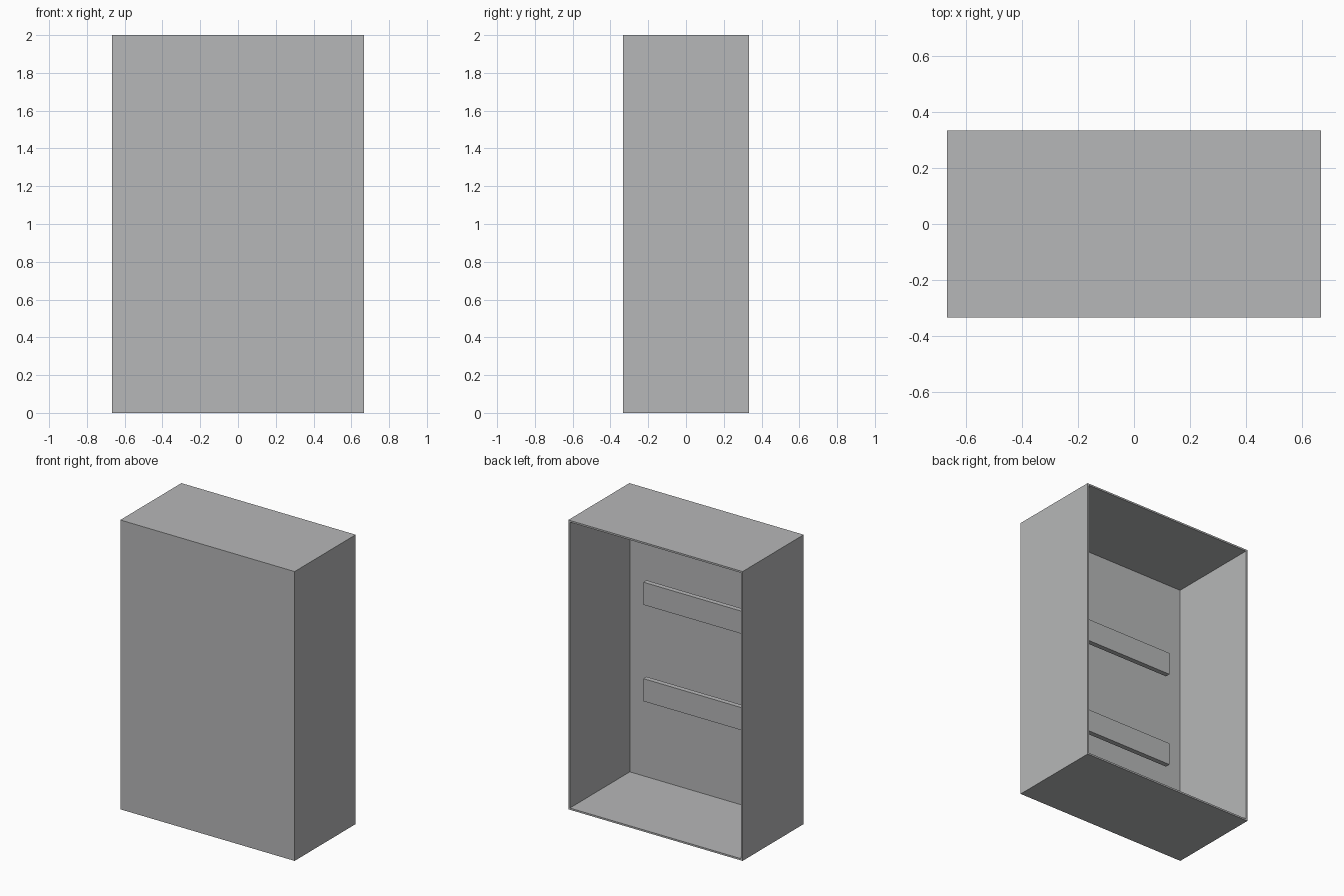
import bpy

if "Cube" in bpy.data.objects:
    bpy.data.objects.remove(bpy.data.objects["Cube"])

W, D, H = 1.333, 0.667, 2.0   # outer size of the cabinet
T = 0.012                     # sheet thickness

grey = bpy.data.materials.new("plain_grey")
grey.diffuse_color = (0.47, 0.475, 0.48, 1)
grey.use_nodes = True
grey.node_tree.nodes["Principled BSDF"].inputs["Base Color"].default_value = grey.diffuse_color


def box(name, x, y, z):
    """Flat-shaded box spanning the (low, high) range on each axis."""
    r = (x, y, z)
    bpy.ops.mesh.primitive_cube_add(size=1, location=[(a + b) / 2 for a, b in r])
    ob = bpy.context.object
    ob.name = name
    for v in ob.data.vertices:
        for i, (a, b) in enumerate(r):
            v.co[i] *= b - a
    ob.data.materials.append(grey)
    return ob


# Cabinet shell: a solid box whose back face is removed, thickened inwards
shell = box("cabinet_shell", (-W / 2, W / 2), (-D / 2, D / 2), (0, H))
import bmesh
bm = bmesh.new()
bm.from_mesh(shell.data)
bmesh.ops.delete(bm, geom=[f for f in bm.faces if f.normal.y > 0.9], context='FACES')
bm.to_mesh(shell.data)
bm.free()
wall = shell.modifiers.new("wall_thickness", 'SOLIDIFY')
wall.thickness = T
wall.offset = -1
wall.use_even_offset = True

# Two rails hanging inside, a third and two thirds of the way up
for name, zc in (("lower_rail", H / 3), ("upper_rail", 2 * H / 3)):
    box(name, (-0.477, 0.477), (-0.25, -0.215), (zc - 0.078, zc + 0.078))
